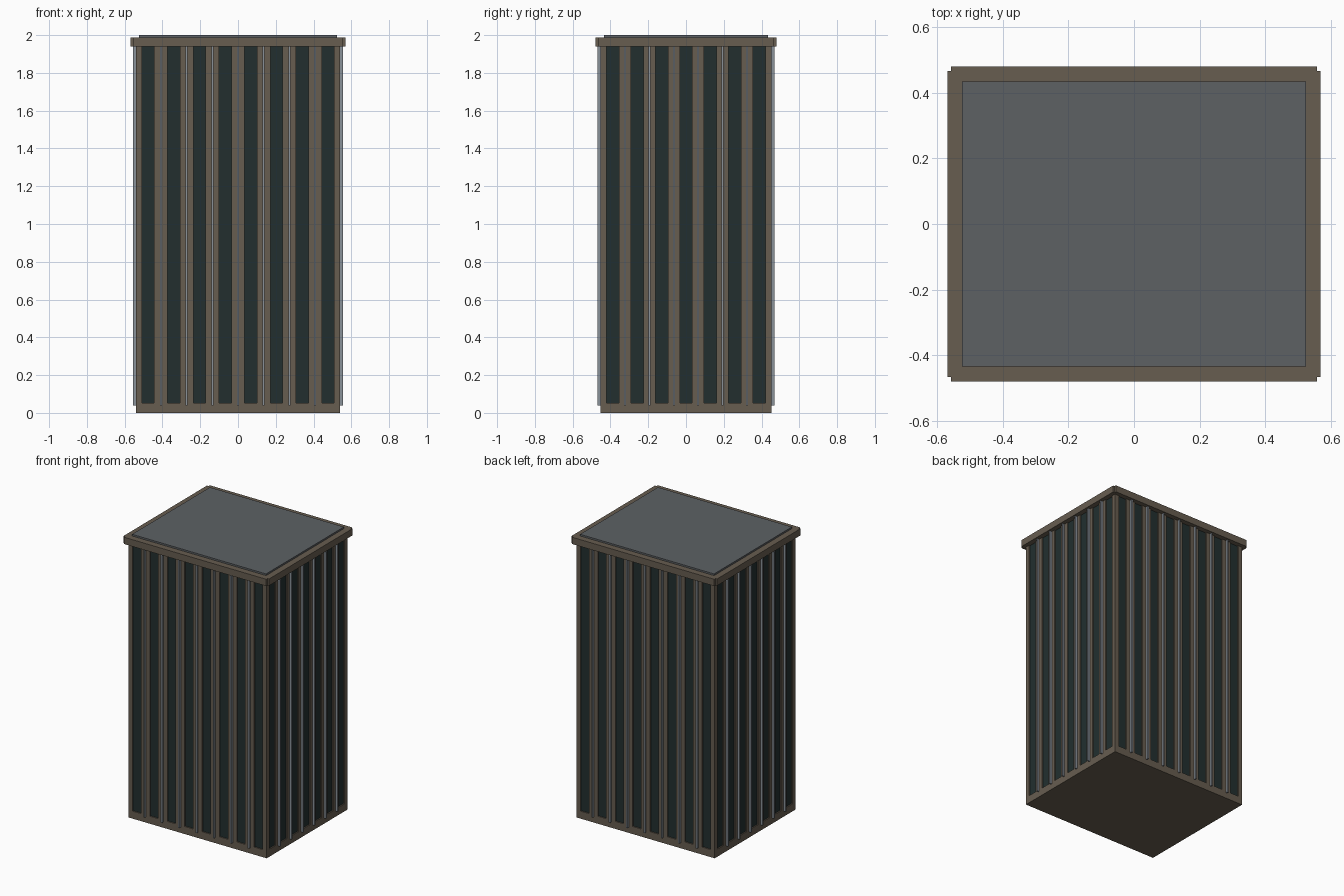
import bpy

cube = bpy.data.objects.get("Cube")
if cube:
    bpy.data.objects.remove(cube, do_unlink=True)


def material(name, rgb):
    linear = [((c / 255 + 0.055) / 1.055) ** 2.4 for c in rgb] + [1]
    m = bpy.data.materials.new(name)
    m.use_nodes = True
    m.diffuse_color = linear
    m.node_tree.nodes["Principled BSDF"].inputs["Base Color"].default_value = linear
    return m


STONE = material("brown stone", (103, 93, 80))
GLASS = material("dark glass", (34, 47, 47))
METAL = material("grey metal", (138, 146, 154))
ROOF = material("roof grey", (93, 97, 100))


def box(name, mat, x, y, z):
    """Box spanning the (low, high) pairs x, y and z."""
    bpy.ops.mesh.primitive_cube_add(size=1)
    ob = bpy.context.object
    ob.name = name
    ob.location = [(a + b) / 2 for a, b in (x, y, z)]
    ob.scale = [b - a for a, b in (x, y, z)]
    bpy.ops.object.transform_apply(location=True, rotation=False, scale=True)
    ob.data.materials.append(mat)
    return ob


def centred(name, mat, hx, hy, z):
    return box(name, mat, (-hx, hx), (-hy, hy), z)


HX, HY = 0.541, 0.452        # half sizes of the tower
RECESS, FIN_OUT = 0.008, 0.016
BASE, EAVES, TOP = 0.053, 1.94, 1.988
WINDOW, FIN = 0.065, 0.01

# Plinth, glass core, cornice with notched corners, roof
centred("plinth", STONE, HX, HY, (0, BASE))
centred("glass_core", GLASS, HX - RECESS, HY - RECESS, (BASE, EAVES))
centred("cornice_long", STONE, 0.557, 0.48, (EAVES, TOP))
centred("cornice_wide", STONE, 0.569, 0.466, (EAVES, TOP))
centred("roof_panel", ROOF, 0.524, 0.435, (TOP, 2.0))


def facade(name, along_x, sign, bays, pitch):
    """Piers between the windows, each with a thin projecting fin."""
    face = HY if along_x else HX

    def strip(part, mat, centre, width, inner, outer, z):
        u = (centre - width / 2, centre + width / 2)
        v = tuple(sorted((sign * inner, sign * outer)))
        box(part, mat, *((u, v) if along_x else (v, u)), z)

    for i in range(1, bays):
        c = (i - bays / 2) * pitch
        strip(f"{name}_pier_{i}", STONE, c, pitch - WINDOW,
              face - 2 * RECESS, face, (BASE, EAVES))
        strip(f"{name}_fin_{i}", METAL, c, FIN,
              face, face + FIN_OUT, (0.04, EAVES))


facade("front", True, -1, 8, 0.136)
facade("back", True, 1, 8, 0.136)
facade("left", False, 1, 7, 0.129)
facade("right", False, -1, 7, 0.129)

# Corner posts
for sx in (-1, 1):
    for sy in (-1, 1):
        x = sorted((sx * HX, sx * (HX - 0.032)))
        y = sorted((sy * HY, sy * (HY - 0.032)))
        box("corner_post", STONE, x, y, (BASE, EAVES))
